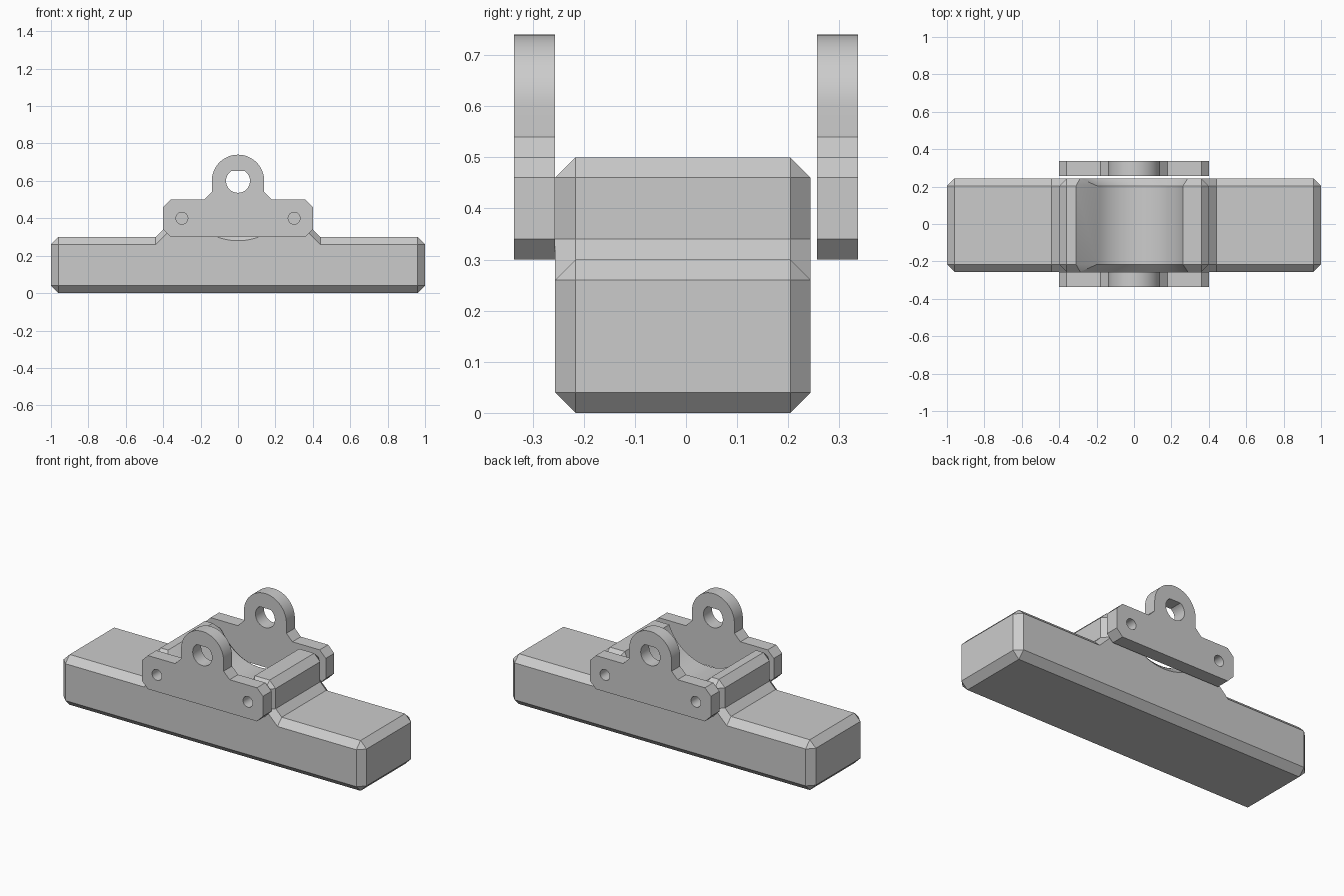
import bpy
import bmesh
from math import radians, sin, cos, asin, pi

if "Cube" in bpy.data.objects:
    bpy.data.objects.remove(bpy.data.objects["Cube"])

GREY = (0.6, 0.6, 0.6, 1)
grey = bpy.data.materials.new("plain grey")
grey.use_nodes = True
grey.diffuse_color = GREY
grey.node_tree.nodes["Principled BSDF"].inputs["Base Color"].default_value = GREY

AXIS_Z = 0.6  # height of the pivot axis
BEVEL = 0.04


def arc(radius, start, end, count, cx=0, cz=AXIS_Z):
    steps = [start + (end - start) * i / (count - 1) for i in range(count)]
    return [(cx + radius * cos(a), cz + radius * sin(a)) for a in steps]


def mirrored(points):
    return [(-x, z) for x, z in reversed(points)]


def finish(bm, name):
    bmesh.ops.remove_doubles(bm, verts=bm.verts, dist=1e-5)
    bmesh.ops.recalc_face_normals(bm, faces=bm.faces)
    mesh = bpy.data.meshes.new(name)
    bm.to_mesh(mesh)
    bm.free()
    mesh.materials.append(grey)
    ob = bpy.data.objects.new(name, mesh)
    bpy.context.collection.objects.link(ob)
    bpy.ops.object.select_all(action="DESELECT")
    ob.select_set(True)
    bpy.context.view_layer.objects.active = ob
    bpy.ops.object.shade_smooth_by_angle(angle=radians(25))
    return ob


# Base block: right half of the full outline and of the narrower end outline
side = [(0.96, 0), (1, 0.04), (1, 0.26), (0.96, 0.3),
        (0.44, 0.3), (0.4, 0.34), (0.4, 0.46), (0.36, 0.5)]
side_end = [(0.96, 0.04), (0.96, 0.04), (0.96, 0.26), (0.96, 0.26),
            (0.44, 0.26), (0.36, 0.34), (0.36, 0.46), (0.36, 0.46)]

# Round trough across the top, with its left rim cut back
r_mid, r_end = 0.28, 0.28 + BEVEL
a_mid, a_end = asin(-0.1 / r_mid), asin(-0.14 / r_end)
trough = arc(r_mid, a_mid, -0.75 * pi, 28) + [(-0.31, 0.5)]
trough_end = arc(r_end, a_end, -pi - a_end, 28)
trough_end.append(trough_end[-1])

full = side + trough + mirrored(side)
narrow = side_end + trough_end + mirrored(side_end)

# Four rings joined into one solid with chamfered ends
bm = bmesh.new()
front, back = -0.256, 0.244
layers = [(narrow, front), (full, front + BEVEL), (full, back - BEVEL), (narrow, back)]
rings = [[bm.verts.new((x, y, z)) for x, z in outline] for outline, y in layers]
for a, b in zip(rings, rings[1:]):
    for i in range(len(a)):
        j = (i + 1) % len(a)
        bm.faces.new((a[i], a[j], b[j], b[i]))
bm.faces.new(rings[0])
bm.faces.new(rings[-1])
finish(bm, "base_block")

# Pivot plates: outline with an ear, a pivot hole and two bolt holes
half = [(0.36, 0.3), (0.4, 0.34), (0.4, 0.46), (0.36, 0.5), (0.18, 0.5), (0.14, 0.54)]
ear = arc(0.14, 0, pi, 33)
pivot_hole = [(x, min(z, 0.652)) for x, z in arc(0.064, 0, 2 * pi, 33)[:-1]]
bolt_holes = [arc(0.032, 0, 2 * pi, 25, cx, 0.4)[:-1] for cx in (-0.3, 0.3)]
loops = [half + ear + mirrored(half), pivot_hole] + bolt_holes


def pivot_plate(name, y, thickness=0.08):
    bm = bmesh.new()
    for loop in loops:
        vs = [bm.verts.new((x, y, z)) for x, z in loop]
        for i, v in enumerate(vs):
            bm.edges.new((v, vs[(i + 1) % len(vs)]))
    bmesh.ops.triangle_fill(bm, use_beauty=True, edges=bm.edges[:], normal=(0, -1, 0))
    grown = bmesh.ops.extrude_face_region(bm, geom=bm.faces[:], use_keep_orig=True)
    moved = [g for g in grown["geom"] if isinstance(g, bmesh.types.BMVert)]
    bmesh.ops.translate(bm, verts=moved, vec=(0, thickness, 0))
    finish(bm, name)


pivot_plate("front_pivot_plate", -0.336)
pivot_plate("back_pivot_plate", 0.256)
